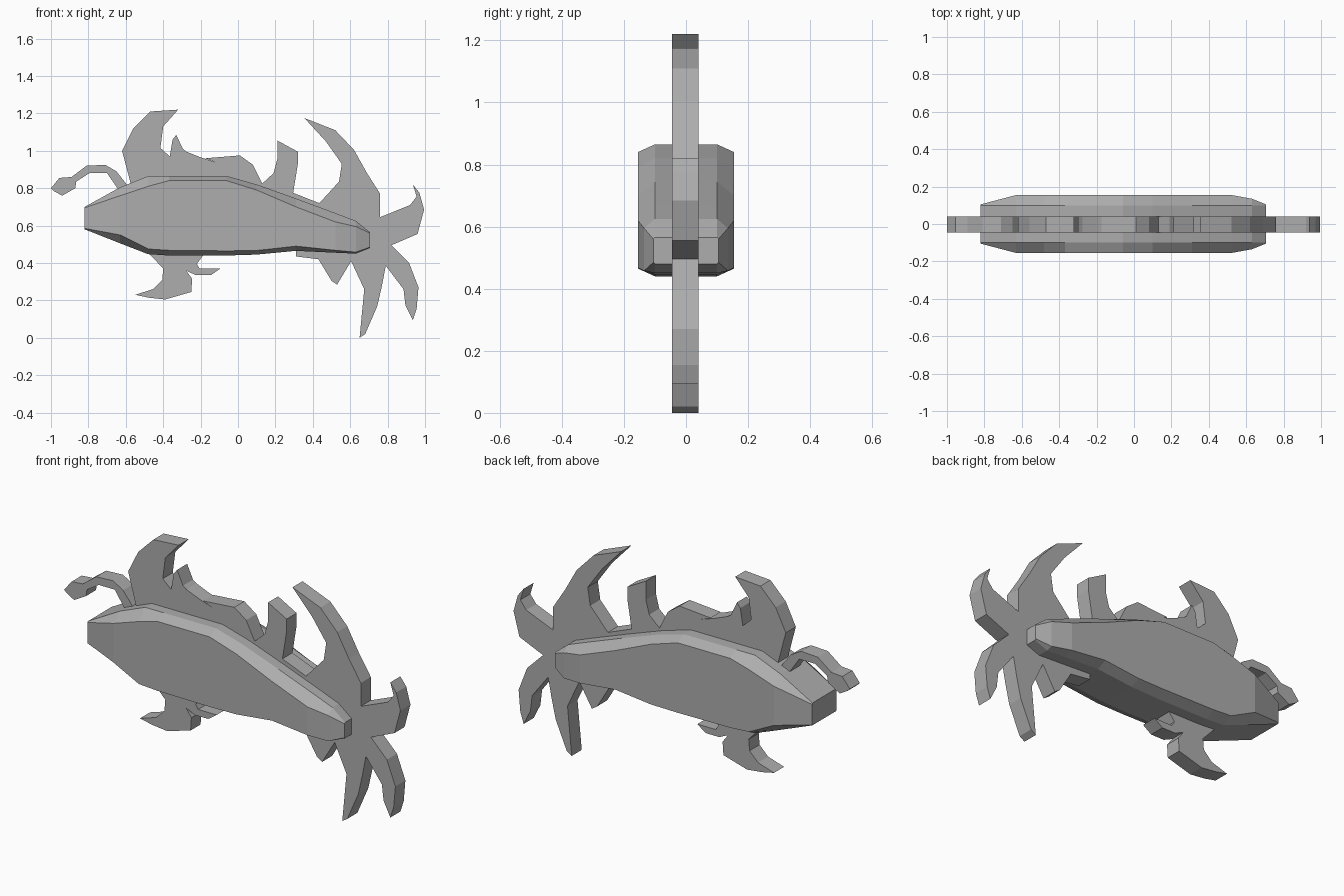
import bpy
import bmesh

default_cube = bpy.data.objects.get("Cube")
if default_cube:
    bpy.data.objects.remove(default_cube, do_unlink=True)

# One flat grey for the whole fish
grey = bpy.data.materials.new("plain grey")
grey.use_nodes = True
grey.diffuse_color = (0.42, 0.42, 0.42, 1)
shader = next(node for node in grey.node_tree.nodes if node.type == "BSDF_PRINCIPLED")
shader.inputs["Base Color"].default_value = grey.diffuse_color

FIN_FRONT, FIN_BACK = -.045, .04
RIM_HALF_WIDTH = .1


def finish_object(name, mesh_builder):
    """Turn a bmesh into a flat shaded object with outward normals."""
    bmesh.ops.recalc_face_normals(mesh_builder, faces=mesh_builder.faces[:])
    mesh = bpy.data.meshes.new(name)
    mesh_builder.to_mesh(mesh)
    mesh_builder.free()
    mesh.materials.append(grey)
    result = bpy.data.objects.new(name, mesh)
    bpy.context.collection.objects.link(result)
    return result


def add_plate(name, outline):
    """Extrude a side profile of (x, z) points through the fin thickness."""
    builder = bmesh.new()
    corners = [builder.verts.new((x, FIN_FRONT, z)) for x, z in outline]
    face = builder.faces.new(corners)
    extruded = bmesh.ops.extrude_face_region(builder, geom=[face])["geom"]
    moved = [item for item in extruded if isinstance(item, bmesh.types.BMVert)]
    bmesh.ops.translate(builder, verts=moved, vec=(0, FIN_BACK - FIN_FRONT, 0))
    # The extrusion of an isolated face may drop its start cap
    borders = [edge for edge in builder.edges if edge.is_boundary]
    if borders:
        bmesh.ops.holes_fill(builder, edges=borders, sides=0)
    return finish_object(name, builder)


def add_body(name, sections):
    """Loft chamfered cross-sections along the length of the body."""
    builder = bmesh.new()
    rings = []
    for x, low, side_low, side_high, high, width in sections:
        half = [(RIM_HALF_WIDTH, low), (width, side_low),
                (width, side_high), (RIM_HALF_WIDTH, high)]
        loop = half + [(-y, z) for y, z in reversed(half)]
        rings.append([builder.verts.new((x, y, z)) for y, z in loop])
    for ring, following in zip(rings, rings[1:]):
        for i in range(len(ring)):
            j = (i + 1) % len(ring)
            builder.faces.new((ring[i], ring[j], following[j], following[i]))
    builder.faces.new(rings[0])
    builder.faces.new(rings[-1])
    return finish_object(name, builder)


# Body: x, bottom, side bottom, side top, top, half width
add_body("body", [
    (-.82, .58, .585, .695, .7, .105),
    (-.63, .505, .55, .76, .805, .155),
    (-.48, .447, .475, .81, .865, .155),
    (-.37, .44, .468, .84, .865, .155),
    (-.06, .44, .465, .84, .865, .155),
    (.1, .445, .467, .79, .82, .155),
    (.31, .465, .49, .7, .745, .155),
    (.52, .455, .468, .62, .667, .155),
    (.63, .45, .458, .595, .625, .135),
    (.705, .48, .485, .56, .565, .105),
])

# Lure hanging ahead of the forehead
add_plate("forehead_lure", [
    (-.62, .76), (-.645, .8), (-.7, .88), (-.795, .88), (-.865, .835),
    (-.87, .8), (-.94, .76), (-.985, .785), (-1, .8), (-.955, .855),
    (-.89, .86), (-.81, .92), (-.71, .925), (-.65, .89), (-.595, .82),
    (-.58, .78),
])

# Fins along the back, rooted inside the body
add_plate("front_dorsal_fin", [
    (-.56, .77), (-.575, .83), (-.62, 1), (-.56, 1.12), (-.47, 1.21),
    (-.32, 1.22), (-.4, 1.13), (-.415, 1.015), (-.365, .97),
    (-.28, .9), (-.27, .8),
])
add_plate("second_dorsal_fin", [
    (-.27, .8), (-.28, .9), (-.365, .97), (-.35, 1.06), (-.33, 1.085),
    (-.295, 1.01), (-.275, .995), (-.2, .965), (-.11, .935),
    (-.045, .87), (-.04, .8),
])
add_plate("third_dorsal_fin", [
    (-.04, .8), (-.045, .87), (-.11, .935), (-.175, .96), (.01, .975),
    (.08, .925), (.13, .825), (.13, .75),
])
add_plate("rear_dorsal_fin", [
    (.13, .75), (.13, .825), (.19, .88), (.21, .955), (.21, 1.055),
    (.32, .995), (.32, .93), (.295, .775), (.435, .72), (.43, .65),
    (.28, .7),
])

# Fins under the belly
add_plate("belly_fin", [
    (-.47, .47), (-.47, .445), (-.4, .37), (-.405, .31), (-.455, .26),
    (-.55, .23), (-.48, .215), (-.39, .205), (-.25, .245),
    (-.245, .315), (-.31, .405), (-.31, .47),
])
add_plate("belly_barb", [
    (-.31, .47), (-.31, .405), (-.28, .36), (-.225, .335), (-.145, .335),
    (-.095, .37), (-.205, .37), (-.22, .395), (-.18, .45), (-.18, .48),
])
add_plate("rear_belly_fin", [
    (.31, .5), (.31, .435), (.43, .42), (.5, .305), (.53, .285),
    (.605, .41), (.6, .5),
])

# Tail: four lobes meeting behind the body
add_plate("upper_tail_lobe", [
    (.43, .65), (.435, .72), (.54, .835), (.555, .93), (.47, 1.05),
    (.355, 1.175), (.52, 1.11), (.62, 1.005), (.69, .88), (.76, .77),
    (.76, .645), (.82, .495), (.6, .5),
])
add_plate("rear_tail_lobe", [
    (.76, .645), (.92, .71), (.955, .755), (.935, .82), (.97, .775),
    (.995, .685), (.96, .555), (.82, .495),
])
add_plate("lower_rear_tail_lobe", [
    (.82, .495), (.915, .4), (.965, .27), (.955, .155), (.935, .095),
    (.895, .175), (.885, .26), (.79, .385), (.6, .5),
])
add_plate("lower_tail_lobe", [
    (.6, .5), (.79, .385), (.77, .28), (.745, .17), (.68, .02),
    (.65, 0), (.675, .26), (.605, .41),
])
